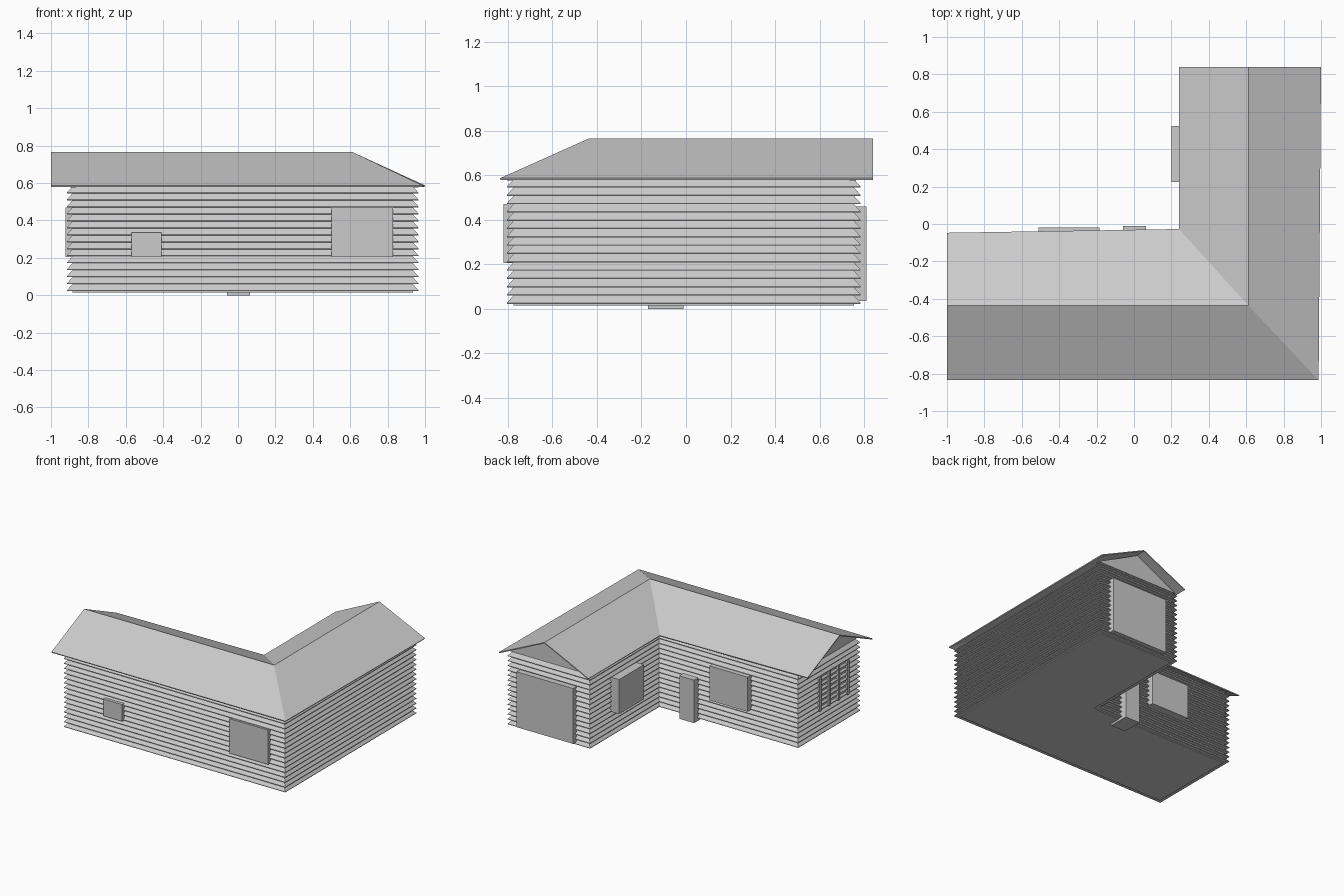
import bpy
import bmesh

cube = bpy.data.objects.get("Cube")
if cube:
    bpy.data.objects.remove(cube, do_unlink=True)

grey = bpy.data.materials.new("plain grey")
grey.use_nodes = True
GREY = (0.6, 0.6, 0.6, 1)
grey.diffuse_color = GREY
for node in grey.node_tree.nodes:
    if node.type == 'BSDF_PRINCIPLED':
        node.inputs["Base Color"].default_value = GREY


def finish(name, bm):
    mesh = bpy.data.meshes.new(name)
    bm.to_mesh(mesh)
    bm.free()
    mesh.materials.append(grey)
    obj = bpy.data.objects.new(name, mesh)
    bpy.context.collection.objects.link(obj)
    return obj


def box(name, x, y, z):
    bm = bmesh.new()
    bmesh.ops.create_cube(bm, size=1)
    for v in bm.verts:
        for axis, (lo, hi) in enumerate((x, y, z)):
            v.co[axis] = hi if v.co[axis] > 0 else lo
    return finish(name, bm)


# House footprint, measured at the outer lips of the boards
X0, X1, XI = -0.915, 0.965, 0.265
Y0, Y1, YI = -0.805, 0.785, -0.055
LOW, HIGH, BOARDS, LAP = 0.022, 0.582, 15, 0.03


def outline(d):
    """L-shaped footprint, moved inwards by d."""
    return [(X0 + d, Y0 + d), (X1 - d, Y0 + d), (X1 - d, Y1 - d),
            (XI + d, Y1 - d), (XI + d, YI - d), (X0 + d, YI - d)]


def stack(name, rings):
    """Skin a list of (inset, height) outlines and close both ends."""
    bm = bmesh.new()
    loops = [[bm.verts.new((x, y, z)) for x, y in outline(d)] for d, z in rings]
    for a, b in zip(loops, loops[1:]):
        for i in range(len(a)):
            j = (i + 1) % len(a)
            bm.faces.new((a[i], a[j], b[j], b[i]))
    bm.faces.new(loops[0][::-1])
    bm.faces.new(loops[-1])
    return finish(name, bm)


# Lapped board walls: each board leans in towards its top
step = (HIGH - LOW) / BOARDS
rings = []
for i in range(BOARDS):
    z = LOW + i * step
    rings += [(0, z), (0, z + 0.004), (LAP, z + step)]
stack("board_walls", rings)
stack("floor_slab", [(LAP, 0.015), (LAP, 0.03)])

# Roof: four thin slopes meeting at a hip and a valley
EAVE, RIDGE, RX, RY = 0.587, 0.765, 0.613, -0.437
bm = bmesh.new()
front_end, front_corner, back_outer, back_inner, valley, inner_end = [
    bm.verts.new((x, y, EAVE)) for x, y in
    ((-1, -0.835), (0.987, -0.835), (1, 0.84), (0.24, 0.84), (0.24, -0.027), (-1, -0.047))]
ridge_end, ridge_corner, ridge_back = [
    bm.verts.new((x, y, RIDGE)) for x, y in ((-1, RY), (RX, RY), (RX, 0.84))]
for slope in ((front_end, front_corner, ridge_corner, ridge_end),
              (front_corner, back_outer, ridge_back, ridge_corner),
              (ridge_back, back_inner, valley, ridge_corner),
              (valley, inner_end, ridge_end, ridge_corner)):
    bm.faces.new(slope)
roof = finish("roof", bm)
thick = roof.modifiers.new("thickness", 'SOLIDIFY')
thick.thickness = 0.008
thick.offset = -1


# Triangular gable walls under the roof ends
def gable(name, base_a, base_b, peak, depth):
    bm = bmesh.new()
    tri = [bm.verts.new(p) for p in (base_a, base_b, peak)]
    face = bm.faces.new(tri)
    new = bmesh.ops.extrude_face_region(bm, geom=[face])["geom"]
    for v in new:
        if isinstance(v, bmesh.types.BMVert):
            v.co.x += depth[0]
            v.co.y += depth[1]
    bmesh.ops.recalc_face_normals(bm, faces=bm.faces)
    return finish(name, bm)


TOP = RIDGE - 0.011
gx, gy = X0 + 0.02, Y1 - 0.02
gable("back_gable", (XI, gy, 0.577), (X1, gy, 0.577), (RX, gy, TOP), (0, -0.03))
gable("side_gable", (gx, Y0, 0.577), (gx, YI, 0.577), (gx, RY, TOP), (0.03, 0))

# Windows and doors: plain blocks standing proud of the boards
SILL, HEAD = 0.205, 0.47
box("front_large_window", (0.5, 0.83), (-0.82, -0.76), (SILL, HEAD))
box("front_small_window", (-0.57, -0.41), (-0.82, -0.76), (SILL, 0.335))
box("courtyard_window", (-0.51, -0.185), (-0.14, -0.02), (SILL, HEAD))
box("courtyard_door", (-0.06, 0.065), (-0.17, -0.012), (0, 0.33))
box("wing_window", (0.2, 0.32), (0.225, 0.525), (SILL, HEAD))
box("garage_door", (0.39, 0.87), (0.74, 0.812), (0.035, 0.46))

# Side window: three panes between upright bars
A, B, BAR = -0.665, -0.305, 0.02
box("side_window_glass", (-0.903, -0.85), (A, B), (SILL, HEAD))
for i in range(4):
    y = A + i * (B - A - BAR) / 3
    box(f"side_window_bar_{i + 1}", (-0.922, -0.86), (y, y + BAR), (SILL, HEAD))
